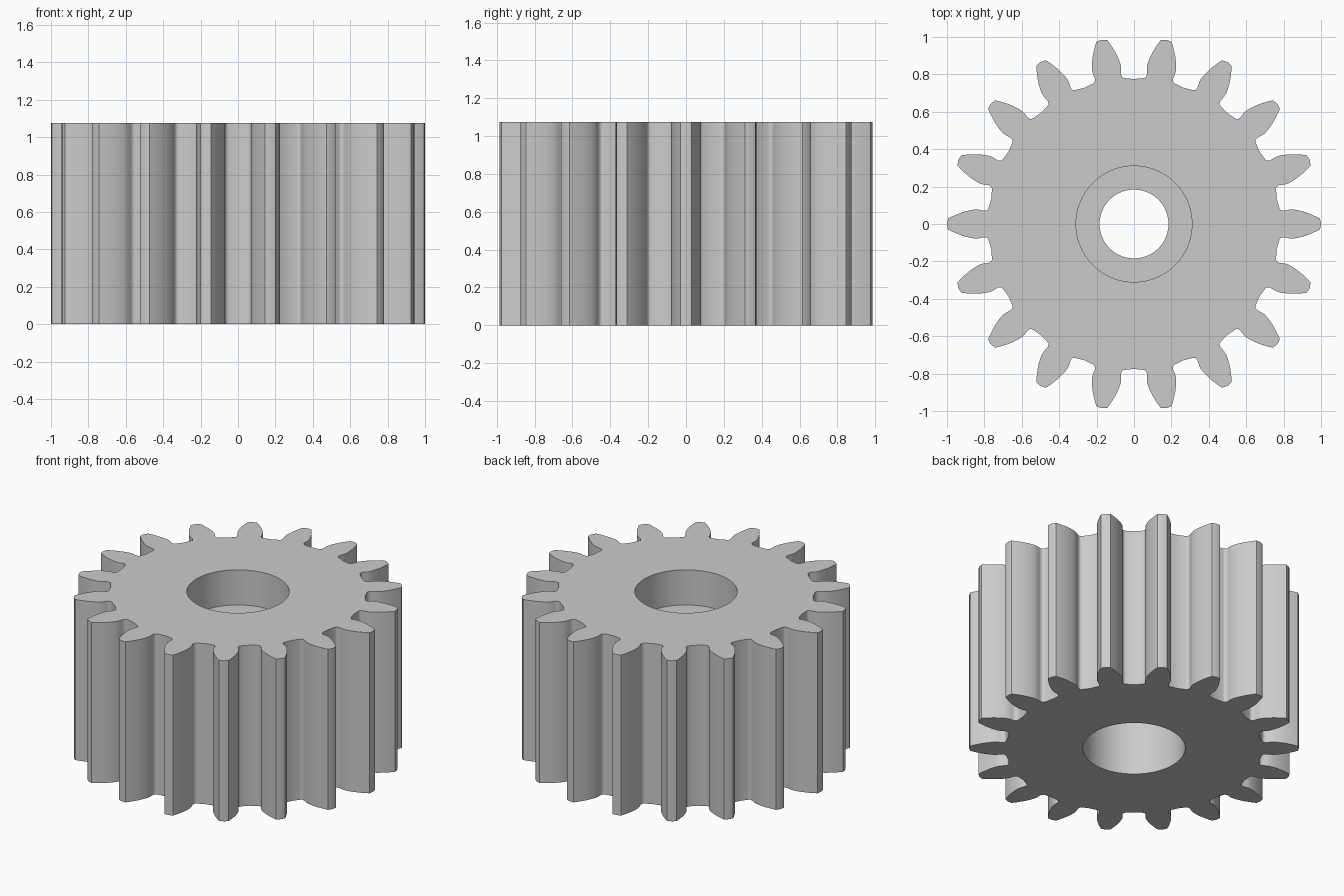
import bpy, bmesh, math

cube = bpy.data.objects.get("Cube")
if cube:
    bpy.data.objects.remove(cube, do_unlink=True)

TEETH, HEIGHT, ARC_STEPS = 18, 1.075, 5
PITCH = 2 * math.pi / TEETH

# Half tooth from root fillet to tip: (distance along tooth, half width)
FLANK = [(.777, .086), (.781, .078), (.789, .0725), (.80, .0705), (.812, .073),
         (.83, .077), (.85, .078), (.875, .074), (.90, .068), (.925, .060),
         (.95, .050), (.975, .039), (.994, .029)]
# Stepped bore from top to bottom: (radius, height)
BORE = [(.31, HEIGHT), (.31, .84), (.184, .84), (.184, .60), (.31, .60), (.31, 0)]

# One tooth plus half a gap on its clockwise side
root = (.775 * math.cos(PITCH / 2), -.775 * math.sin(PITCH / 2))
tooth = [root] + [(r, -w) for r, w in FLANK] + [(1, 0)] + [(r, w) for r, w in reversed(FLANK)]
outline = []
for i in range(TEETH):
    c, s = math.cos(i * PITCH), math.sin(i * PITCH)
    outline += [(x * c - y * s, x * s + y * c) for x, y in tooth]

bm = bmesh.new()


def ring(points, z):
    return [bm.verts.new((x, y, z)) for x, y in points]


def circle(radius):
    n = TEETH * ARC_STEPS
    angles = [(k / ARC_STEPS - .5) * PITCH for k in range(n)]
    return [(radius * math.cos(a), radius * math.sin(a)) for a in angles]


def wall(a, b):
    for k in range(len(a)):
        j = (k + 1) % len(a)
        bm.faces.new((a[k], a[j], b[j], b[k]))


def cap(outer, inner):
    # One face per tooth sector, between the tooth outline and the bore
    n = len(tooth)
    for i in range(TEETH):
        edge = [outer[(i * n + k) % len(outer)] for k in range(n + 1)]
        arc = [inner[(i * ARC_STEPS + k) % len(inner)] for k in range(ARC_STEPS + 1)]
        bm.faces.new(edge + arc[::-1])


# Toothed sides, bore and end faces
bottom, top = ring(outline, 0), ring(outline, HEIGHT)
wall(bottom, top)
bore = [ring(circle(r), z) for r, z in BORE]
for upper, lower in zip(bore, bore[1:]):
    wall(upper, lower)
cap(top, bore[0])
cap(bottom, bore[-1])
bmesh.ops.recalc_face_normals(bm, faces=bm.faces)

mesh = bpy.data.meshes.new("spur_gear")
bm.to_mesh(mesh)
bm.free()
gear = bpy.data.objects.new("spur_gear", mesh)
bpy.context.collection.objects.link(gear)

# Plain grey
grey = bpy.data.materials.new("plain_grey")
grey.use_nodes = True
colour = (.6, .6, .6, 1)
grey.diffuse_color = colour
grey.node_tree.nodes["Principled BSDF"].inputs["Base Color"].default_value = colour
mesh.materials.append(grey)

bpy.ops.object.select_all(action="DESELECT")
gear.select_set(True)
bpy.context.view_layer.objects.active = gear
bpy.ops.object.shade_smooth_by_angle(angle=math.radians(30))
